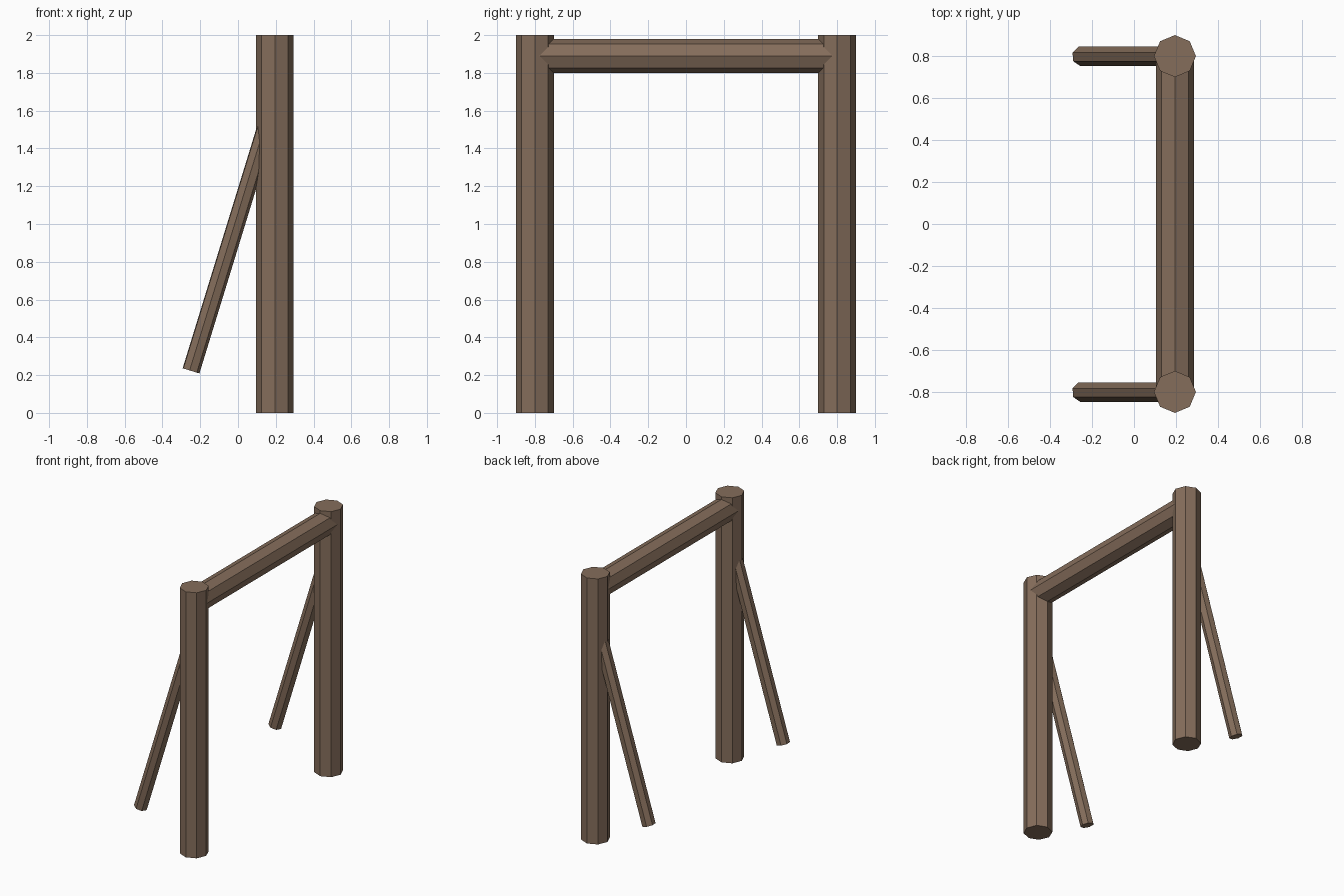
import bpy, math
from mathutils import Vector, Matrix

if "Cube" in bpy.data.objects:
    bpy.data.objects.remove(bpy.data.objects["Cube"])

wood = bpy.data.materials.new("brown wood")
wood.diffuse_color = (0.235, 0.155, 0.105, 1)
wood.use_nodes = True
wood.node_tree.nodes["Principled BSDF"].inputs["Base Color"].default_value = wood.diffuse_color


def pole(name, start, end, radius, sides, spin=0.0):
    """Flat-sided log between two points; spin turns it about its own axis."""
    a, b = Vector(start), Vector(end)
    axis = b - a
    bpy.ops.mesh.primitive_cylinder_add(vertices=sides, radius=radius, depth=axis.length)
    ob = bpy.context.object
    ob.name = name
    turn = Matrix.Rotation(math.radians(spin), 4, 'Z')
    tilt = axis.to_track_quat('Z', 'Y').to_matrix().to_4x4() if abs(axis.y) > 0 else \
        Matrix.Rotation(math.atan2(axis.x, axis.z), 4, 'Y')
    ob.data.transform(Matrix.Translation((a + b) / 2) @ tilt @ turn)
    ob.data.materials.append(wood)
    return ob


X = 0.195
for side, y in (("front", -0.8), ("back", 0.8)):
    # upright post
    pole(side + "_post", (X, y, 0), (X, y, 2), 0.1, 8)
    # slanted brace running into the post
    pole(side + "_brace", (-0.25, y, 0.223), (X, y, 1.67), 0.048, 7, 18)

# cross beam joining the posts
pole("cross_beam", (X, -0.8, 1.89), (X, 0.8, 1.89), 0.09, 8)
